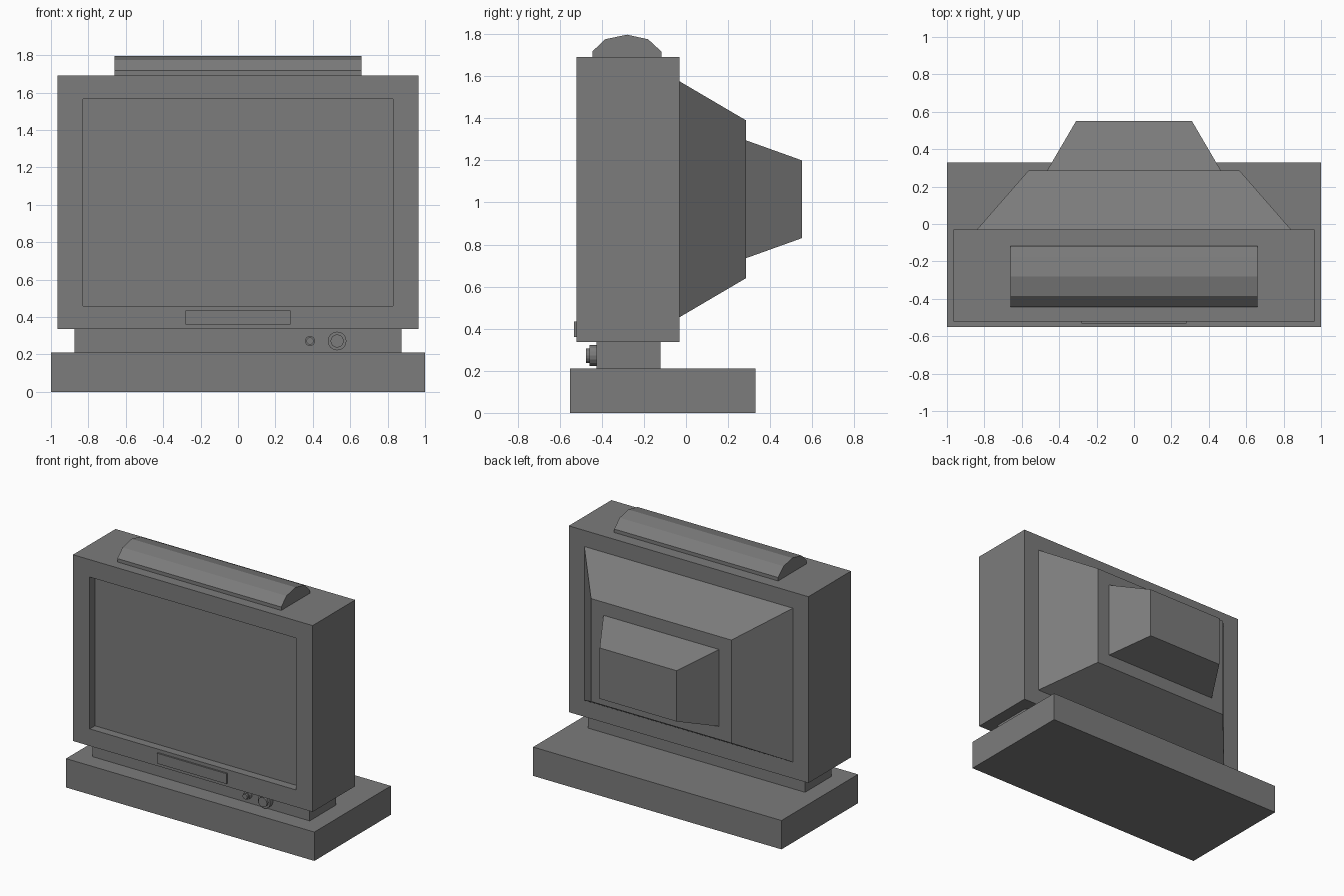
import bpy, bmesh, math
from mathutils import Matrix

# Remove the default object
cube = bpy.data.objects.get("Cube")
if cube:
    bpy.data.objects.remove(cube, do_unlink=True)

# The one colour
grey = bpy.data.materials.new("dark_grey")
grey.use_nodes = True
colour = (0.2, 0.2, 0.2, 1)
grey.diffuse_color = colour
grey.node_tree.nodes["Principled BSDF"].inputs["Base Color"].default_value = colour


def finish(name, bm):
    bmesh.ops.recalc_face_normals(bm, faces=bm.faces)
    mesh = bpy.data.meshes.new(name)
    bm.to_mesh(mesh)
    bm.free()
    mesh.materials.append(grey)
    obj = bpy.data.objects.new(name, mesh)
    bpy.context.collection.objects.link(obj)
    return obj


def loft(name, rings):
    """Bridge equal-length rings of points and cap both ends."""
    bm = bmesh.new()
    loops = [[bm.verts.new(p) for p in ring] for ring in rings]
    n = len(loops[0])
    for a, b in zip(loops, loops[1:]):
        for i in range(n):
            j = (i + 1) % n
            bm.faces.new((a[i], a[j], b[j], b[i]))
    bm.faces.new(loops[0])
    bm.faces.new(loops[-1])
    return finish(name, bm)


def rect(half, y, low, high):
    """Upright rectangle centred on x, at depth y."""
    return [(-half, y, low), (half, y, low), (half, y, high), (-half, y, high)]


def block(name, half, front, back, low, high):
    return loft(name, [rect(half, front, low, high), rect(half, back, low, high)])


def knob_section(bm, x, z, radius, front, back):
    place = Matrix.Translation((x, (front + back) / 2, z)) @ Matrix.Rotation(math.pi / 2, 4, "X")
    bmesh.ops.create_cone(bm, cap_ends=True, segments=16, radius1=radius,
                          radius2=radius, depth=back - front, matrix=place)


# Stand and neck
block("base", 1.0, -0.55, 0.33, 0, 0.21)
block("neck", 0.875, -0.425, -0.12, 0.21, 0.336)

# Cabinet with the screen recessed in its front
loft("cabinet", [
    rect(0.83, -0.46, 0.46, 1.565),
    rect(0.83, -0.52, 0.46, 1.565),
    rect(0.965, -0.52, 0.336, 1.692),
    rect(0.965, -0.03, 0.336, 1.692),
])

# Stepped tube housing at the rear
loft("rear_housing", [rect(0.84, -0.03, 0.455, 1.575), rect(0.565, 0.285, 0.64, 1.39)])
loft("rear_tube_cover", [rect(0.465, 0.285, 0.735, 1.295), rect(0.31, 0.55, 0.83, 1.2)])

# Rounded bar along the top
profile = [(-0.445, 1.692), (-0.445, 1.717), (-0.385, 1.775), (-0.28, 1.797),
           (-0.18, 1.775), (-0.117, 1.717), (-0.117, 1.692)]
loft("top_bar", [[(x, y, z) for y, z in profile] for x in (-0.66, 0.66)])

# Control panel under the screen
block("control_panel", 0.28, -0.532, -0.52, 0.36, 0.435)

# Knobs on the neck, each a collar with a narrower cap
for name, x, radius, depth in (("small_knob", 0.385, 0.027, 0.03),
                               ("large_knob", 0.53, 0.05, 0.033)):
    bm = bmesh.new()
    knob_section(bm, x, 0.272, radius, -0.425 - depth, -0.425)
    knob_section(bm, x, 0.272, radius * 0.7, -0.425 - depth * 1.5, -0.425 - depth)
    finish(name, bm)
